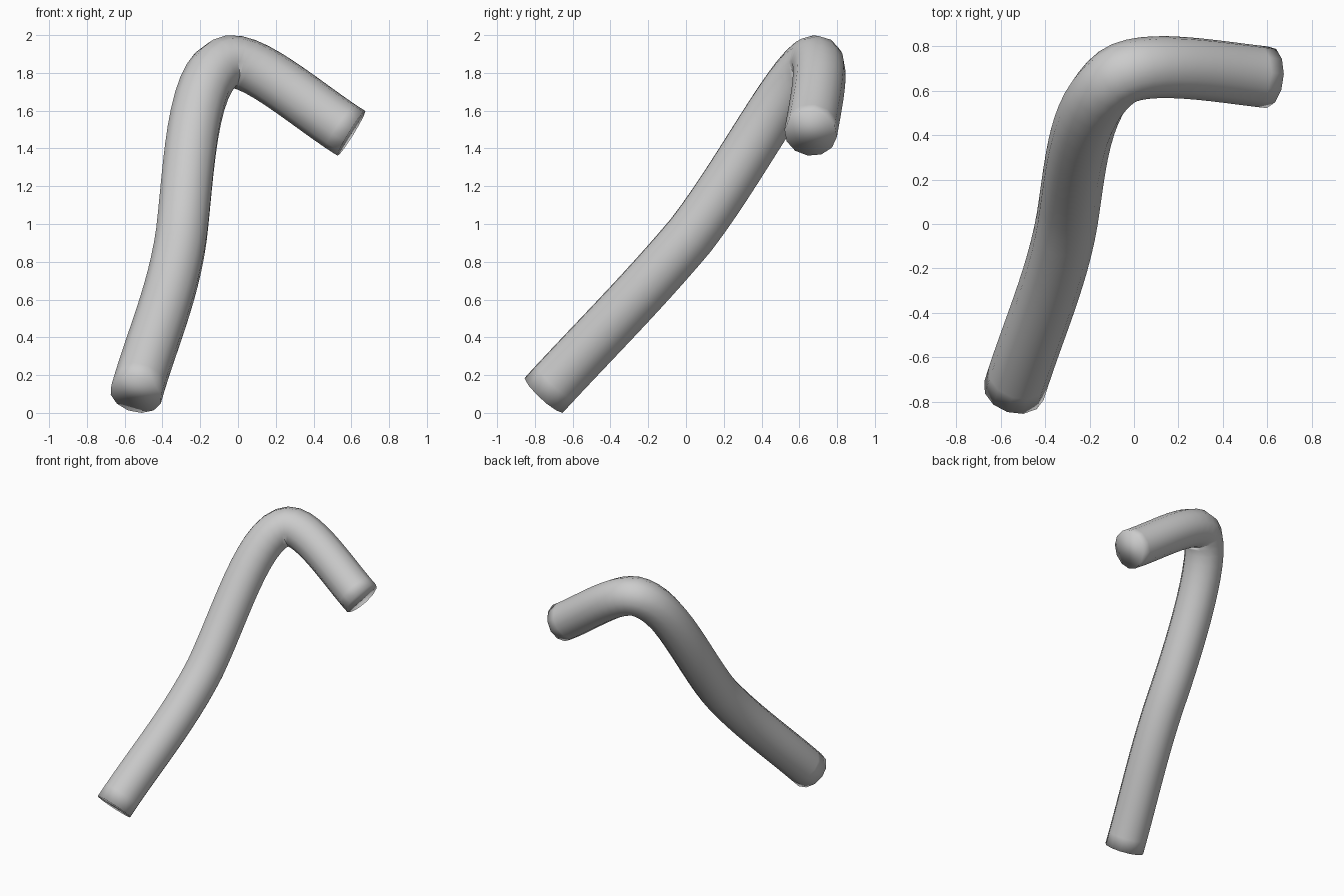
import bpy, bmesh
from mathutils import Vector

if "Cube" in bpy.data.objects:
    bpy.data.objects.remove(bpy.data.objects["Cube"])

# Path of the bent rod: left handle, point, right handle
path = [
    ((-0.62, -1.01, -0.19), (-0.54, -0.75, 0.097), (-0.46, -0.49, 0.38)),
    ((-0.345, -0.245, 0.62), (-0.30, 0.025, 0.94), (-0.26, 0.28, 1.27)),
    ((-0.25, 0.53, 1.76), (-0.08, 0.66, 1.848), (0.04, 0.75, 1.925)),
    ((0.37, 0.685, 1.622), (0.60, 0.66, 1.48), (0.83, 0.63, 1.34)),
]

curve = bpy.data.curves.new("bent_rod_path", 'CURVE')
curve.dimensions = '3D'
curve.resolution_u = 12
curve.bevel_depth = 0.14
curve.bevel_resolution = 4
curve.use_fill_caps = True
spline = curve.splines.new('BEZIER')
spline.bezier_points.add(len(path) - 1)
for p, (left, co, right) in zip(spline.bezier_points, path):
    p.handle_left_type = p.handle_right_type = 'FREE'
    p.co, p.handle_left, p.handle_right = co, left, right

rod = bpy.data.objects.new("bent_rod", curve)
bpy.context.collection.objects.link(rod)
bpy.context.view_layer.objects.active = rod
rod.select_set(True)
bpy.ops.object.convert(target='MESH')
rod = bpy.context.object

# Weld the end caps to the tube
bm = bmesh.new()
bm.from_mesh(rod.data)
bmesh.ops.remove_doubles(bm, verts=bm.verts, dist=0.0005)
bmesh.ops.recalc_face_normals(bm, faces=bm.faces)

# Short end band keeps the rim crisp under smooth shading
for cap in [f for f in bm.faces if len(f.verts) > 4]:
    step = Vector(cap.normal) * 0.004
    new = bmesh.ops.extrude_face_region(bm, geom=[cap])["geom"]
    bmesh.ops.translate(bm, vec=step, verts=[g for g in new if isinstance(g, bmesh.types.BMVert)])
    if cap.is_valid:
        bm.faces.remove(cap)
for f in bm.faces:
    f.smooth = True
bm.to_mesh(rod.data)
bm.free()
